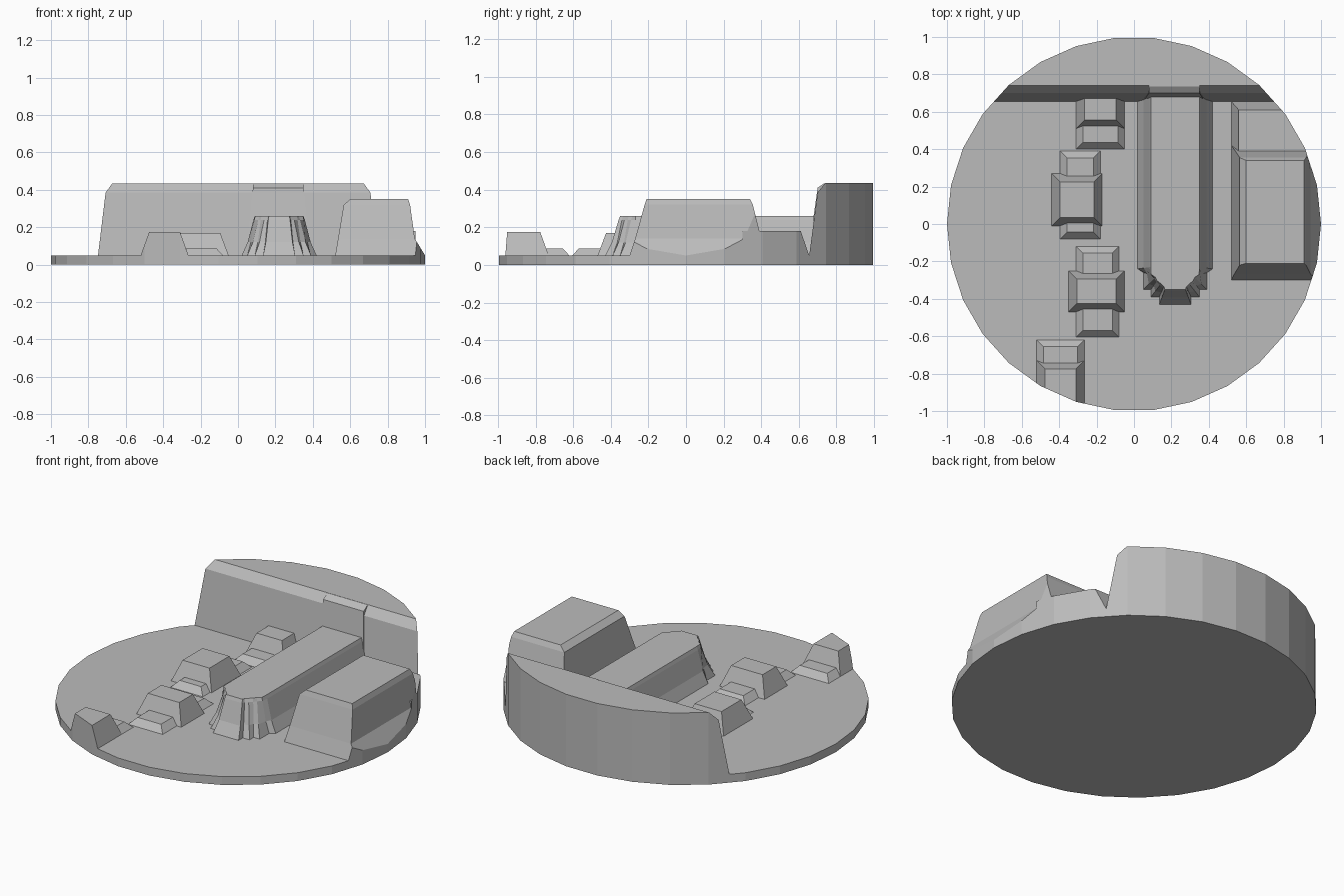
import bpy
import bmesh
import math

default_cube = bpy.data.objects.get("Cube")
if default_cube:
    bpy.data.objects.remove(default_cube)

GROUND = 0.05      # top of the round base
SIDES = 30         # number of flat sides on the base

# Single stone colour
stone = bpy.data.materials.new("stone grey")
stone.use_nodes = True
stone.diffuse_color = (0.5, 0.5, 0.5, 1)
stone.node_tree.nodes["Principled BSDF"].inputs["Base Color"].default_value = stone.diffuse_color


def circle(radius=1.0):
    step = math.tau / SIDES
    return [(radius * math.cos(i * step), radius * math.sin(i * step)) for i in range(SIDES)]


def rectangle(left, right, front, back):
    return [(left, front), (right, front), (right, back), (left, back)]


def loft(name, rings):
    """Closed solid through a stack of (height, outline) rings."""
    bm = bmesh.new()
    layers = [[bm.verts.new((x, y, z)) for x, y in outline] for z, outline in rings]
    bm.faces.new(list(reversed(layers[0])))
    bm.faces.new(layers[-1])
    count = len(layers[0])
    for lower, upper in zip(layers, layers[1:]):
        for i in range(count):
            j = (i + 1) % count
            bm.faces.new((lower[i], lower[j], upper[j], upper[i]))
    bmesh.ops.recalc_face_normals(bm, faces=bm.faces)
    mesh = bpy.data.meshes.new(name)
    bm.to_mesh(mesh)
    bm.free()
    mesh.materials.append(stone)
    obj = bpy.data.objects.new(name, mesh)
    bpy.context.collection.objects.link(obj)
    return obj


def block(name, *levels):
    """Tapered block from levels of (height, left, right, front, back)."""
    return loft(name, [(level[0], rectangle(*level[1:])) for level in levels])


def trim_to_base(objects):
    """Cut away whatever overhangs the round base."""
    cutter = loft("trim_cutter", [(-1, circle()), (1, circle())])
    cutter.hide_render = True
    for obj in objects:
        trim = obj.modifiers.new("trim", 'BOOLEAN')
        trim.operation = 'INTERSECT'
        trim.solver = 'EXACT'
        trim.object = cutter
    bpy.context.view_layer.update()
    depsgraph = bpy.context.evaluated_depsgraph_get()
    for obj in objects:
        trimmed = bpy.data.meshes.new_from_object(obj.evaluated_get(depsgraph))
        obj.modifiers.clear()
        obj.data = trimmed
    bpy.data.objects.remove(cutter)


# Round base
loft("round_base", [(0, circle()), (GROUND, circle())])

# High plateau along the back edge, with a thicker lip behind the hall
plateau = block("back_plateau",
                (GROUND, -1, 1, 0.655, 1.1),
                (0.385, -1, 1, 0.70, 1.1),
                (0.435, -1, 1, 0.74, 1.1))
block("plateau_lip",
      (0.2, 0.06, 0.37, 0.67, 0.76),
      (0.41, 0.08, 0.35, 0.70, 0.76),
      (0.434, 0.08, 0.35, 0.735, 0.76))

# Large building and its low rear wing on the model's left
large = block("large_building",
              (GROUND, 0.52, 1.0, -0.30, 0.42),
              (0.14, 0.535, 0.945, -0.27, 0.40),
              (0.32, 0.565, 0.92, -0.22, 0.355),
              (0.35, 0.60, 0.91, -0.21, 0.34))
wing = block("rear_wing",
             (GROUND, 0.52, 1.0, 0.3, 0.655),
             (0.18, 0.56, 0.95, 0.3, 0.61))

# Long hall with a stepped, rounded front end
HALL_CENTRE = 0.22
foot = [(0.20, 0.68), (0.20, -0.24), (0.17, -0.26), (0.17, -0.35),
        (0.13, -0.35), (0.13, -0.39), (0.085, -0.39), (0.085, -0.43)]
roof = [(0.13, 0.71), (0.13, -0.23), (0.128, -0.27), (0.105, -0.285),
        (0.095, -0.305), (0.075, -0.32), (0.06, -0.335), (0.055, -0.35)]


def hall_outline(blend):
    half = [(a + (c - a) * blend, b + (d - b) * blend)
            for (a, b), (c, d) in zip(foot, roof)]
    left = [(HALL_CENTRE - x, y) for x, y in half]
    right = [(HALL_CENTRE + x, y) for x, y in reversed(half)]
    return left + right


loft("long_hall", [(GROUND, hall_outline(0)), (0.12, hall_outline(0.45)),
                   (0.24, hall_outline(0.9)), (0.26, hall_outline(1))])


# Row of small houses: a tall middle block crossing a low narrow block
def house(name, tall, low, tall_top=0.17, low_top=0.088, slope=0.045):
    parts = []
    for suffix, sides, top in (("tall", tall, tall_top), ("low", low, low_top)):
        left, right, front, back = sides
        inset = slope if suffix == "tall" else slope * 0.8
        parts.append(block(name + "_" + suffix, (GROUND, *sides),
                           (top, left + inset, right - inset, front + inset, back - inset)))
    return parts


house("front_house", (-0.35, -0.05, -0.47, -0.25), (-0.31, -0.08, -0.605, -0.12))
house("middle_house", (-0.44, -0.17, -0.01, 0.27), (-0.395, -0.18, -0.08, 0.39))
house("back_house", (-0.31, -0.05, 0.51, 0.72), (-0.31, -0.05, 0.40, 0.70))
edge_house = house("edge_house", (-0.52, -0.265, -1.05, -0.73),
                   (-0.52, -0.265, -0.95, -0.62), tall_top=0.175)

trim_to_base([plateau, large, wing] + edge_house)
